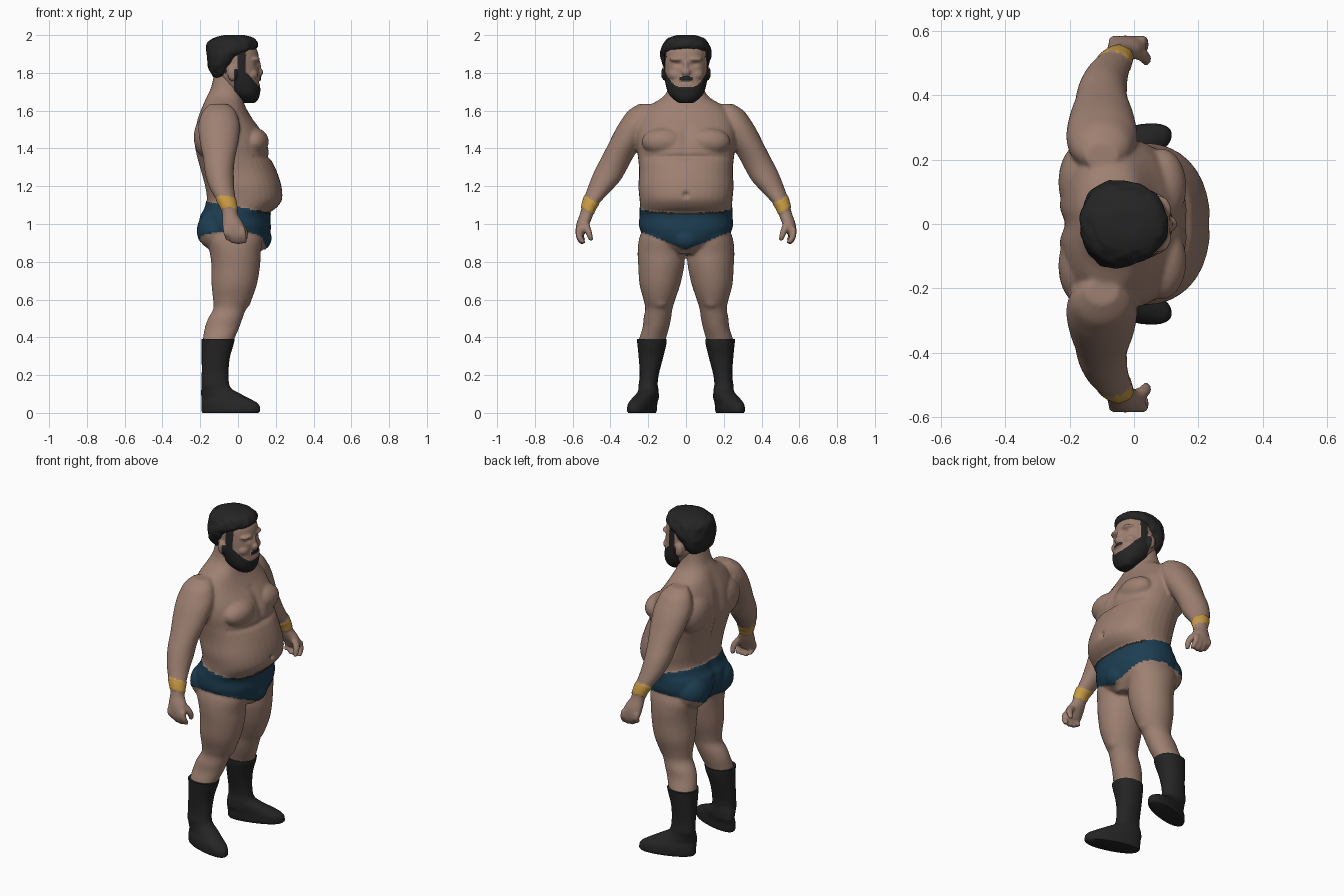
import bpy, bmesh, math
from mathutils import Vector, Matrix, noise


def material(name, rgb):
    m = bpy.data.materials.new(name)
    m.diffuse_color = (*rgb, 1)
    return m


SKIN = material("skin", (0.34, 0.215, 0.165))
BLACK = material("black", (0.018, 0.018, 0.018))
BLUE = material("dark blue", (0.012, 0.048, 0.085))
GOLD = material("gold", (0.58, 0.33, 0.06))


def tube(bm, rings, side=1, n=2.0, sub=4, seg=36):
    """Closed loft through horizontal sections (z, cx, cy, rx, ry); side=-1 mirrors in y."""
    v = [Vector(r) for r in rings]
    path = []
    for i in range(len(v) - 1):
        a, b, c, d = v[max(i - 1, 0)], v[i], v[i + 1], v[min(i + 2, len(v) - 1)]
        for k in range(sub):
            t = k / sub
            path.append(b + (c - a) * (t / 2) + (a * 2 - b * 5 + c * 4 - d) * (t * t / 2)
                        + (b * 3 - a - c * 3 + d) * (t ** 3 / 2))
    path.append(v[-1])
    loops = []
    for z, cx, cy, rx, ry in path:
        loop = []
        for k in range(seg):
            c, s = math.cos(k * math.tau / seg), math.sin(k * math.tau / seg)
            px = math.copysign(abs(c) ** (2 / n), c) * rx
            py = math.copysign(abs(s) ** (2 / n), s) * ry
            loop.append(bm.verts.new((cx + px, side * (cy + py), z)))
        loops.append(loop)
    for lo, hi in zip(loops, loops[1:]):
        for k in range(seg):
            j = (k + 1) % seg
            bm.faces.new((lo[k], lo[j], hi[j], hi[k]))
    bm.faces.new(loops[0][::-1])
    bm.faces.new(loops[-1])


def blob(bm, c, r):
    m = Matrix.Translation(c) @ Matrix.Diagonal((*r, 1))
    bmesh.ops.create_icosphere(bm, subdivisions=3, radius=1, matrix=m)


def finish(name, bm, mats, voxel=0, sculpt=None, rule=None, smooth=4):
    """Make the object, fuse its lumps, sculpt it, and colour faces by rule."""
    bmesh.ops.recalc_face_normals(bm, faces=bm.faces)
    me = bpy.data.meshes.new(name)
    bm.to_mesh(me)
    bm.free()
    ob = bpy.data.objects.new(name, me)
    bpy.context.collection.objects.link(ob)
    bpy.context.view_layer.objects.active = ob
    if voxel:
        rm = ob.modifiers.new("fuse", 'REMESH')
        rm.mode, rm.voxel_size = 'VOXEL', voxel
        sm = ob.modifiers.new("soften", 'SMOOTH')
        sm.factor, sm.iterations = 0.5, smooth
        for m in ("fuse", "soften"):
            bpy.ops.object.modifier_apply(modifier=m)
    me = ob.data
    me.materials.clear()
    for m in mats:
        me.materials.append(m)
    if sculpt:
        moved = [sculpt(v.co.copy(), v.normal.copy()) for v in me.vertices]
        for v, co in zip(me.vertices, moved):
            v.co = co
    for p in me.polygons:
        p.use_smooth = True
        p.material_index = rule(p.center) if rule else 0
    me.update()
    return ob


def bump(p, c, r):
    return math.exp(-sum(((a - b) / s) ** 2 for a, b, s in zip(p, c, r)))


# ---- body: torso, arms, hands and legs fused ----
bm = bmesh.new()
torso = [  # z, back x, front x, half width
    (0.84, -0.10, 0.11, 0.05), (0.90, -0.17, 0.15, 0.18), (0.97, -0.205, 0.17, 0.24),
    (1.04, -0.20, 0.168, 0.243), (1.075, -0.18, 0.195, 0.242), (1.13, -0.168, 0.234, 0.246),
    (1.20, -0.178, 0.23, 0.252), (1.28, -0.20, 0.205, 0.248), (1.36, -0.222, 0.17, 0.255),
    (1.43, -0.234, 0.155, 0.265), (1.50, -0.228, 0.12, 0.265), (1.56, -0.215, 0.075, 0.25),
    (1.62, -0.192, 0.04, 0.205), (1.67, -0.17, 0.025, 0.125), (1.72, -0.145, 0.02, 0.094),
    (1.80, -0.125, 0.02, 0.083)]
tube(bm, [(z, (a + b) / 2, 0, (b - a) / 2, w) for z, a, b, w in torso], n=2.25)
blob(bm, (0.10, 0, 0.925), (0.075, 0.08, 0.07))
arm = [(1.635, -0.10, 0.21, 0.05, 0.04), (1.60, -0.10, 0.235, 0.085, 0.07),
       (1.55, -0.10, 0.252, 0.105, 0.09), (1.50, -0.10, 0.278, 0.11, 0.095),
       (1.42, -0.10, 0.325, 0.10, 0.088), (1.35, -0.10, 0.365, 0.085, 0.084),
       (1.29, -0.10, 0.397, 0.078, 0.084), (1.23, -0.093, 0.427, 0.072, 0.079),
       (1.18, -0.082, 0.459, 0.063, 0.066), (1.12, -0.060, 0.498, 0.050, 0.048),
       (1.08, -0.047, 0.517, 0.042, 0.038), (1.05, -0.042, 0.527, 0.042, 0.036),
       (1.01, -0.03, 0.542, 0.054, 0.036), (0.97, -0.022, 0.555, 0.058, 0.030),
       (0.945, -0.02, 0.558, 0.05, 0.022)]
leg = [(1.00, -0.02, 0.12, 0.14, 0.10), (0.92, -0.02, 0.127, 0.15, 0.122),
       (0.85, -0.015, 0.131, 0.135, 0.125), (0.78, -0.012, 0.131, 0.129, 0.122),
       (0.68, -0.02, 0.138, 0.12, 0.108), (0.60, -0.03, 0.141, 0.102, 0.084),
       (0.55, -0.044, 0.144, 0.087, 0.072), (0.50, -0.067, 0.152, 0.091, 0.073),
       (0.45, -0.085, 0.160, 0.091, 0.070), (0.38, -0.105, 0.180, 0.081, 0.071),
       (0.32, -0.112, 0.182, 0.070, 0.064)]
for s in (1, -1):
    tube(bm, arm, s)
    tube(bm, leg, s)
    for i in range(4):  # curled fingers
        x, drop = -0.064 + 0.029 * i, (0.02, 0.005, 0, 0.005)[i]
        tube(bm, [(0.98, x, 0.565, 0.016, 0.018), (0.945, x + 0.004, 0.568, 0.017, 0.018),
                  (0.915 + drop, x + 0.008, 0.558, 0.016, 0.019),
                  (0.893 + drop, x + 0.01, 0.545, 0.012, 0.016)], s, seg=12)
    tube(bm, [(1.01, 0.0, 0.535, 0.022, 0.022), (0.975, 0.028, 0.522, 0.021, 0.02),
              (0.94, 0.037, 0.510, 0.017, 0.017), (0.91, 0.036, 0.503, 0.012, 0.012)], s, seg=12)
    blob(bm, (0.085, s * 0.115, 1.435), (0.078, 0.12, 0.075))   # chest
    blob(bm, (-0.12, s * 0.115, 0.965), (0.095, 0.105, 0.105))  # seat
    blob(bm, (-0.15, s * 0.13, 1.46), (0.085, 0.13, 0.12))      # shoulder blade
    blob(bm, (0.02, s * 0.137, 0.60), (0.05, 0.05, 0.055))      # knee


def body_rule(p):
    y = abs(p.y)
    if y > 0.42:
        return 3 if abs(0.86 * p.z - 0.5 * y - 0.690) < 0.031 else 0
    top = 1.09 - 0.17 * p.x
    if 0.865 + 0.4 * y < p.z < top:
        return 1 if p.x > 0.1 and p.z > top - 0.012 else 2
    return 0


def body_sculpt(p, n):
    q = p.copy()
    if p.x < -0.08:                                   # spine groove
        q.x += 0.022 * bump(p, (p.x, 0, 1.36), (1, 0.035, 0.22))
        q.x += 0.02 * bump(p, (p.x, 0, 0.95), (1, 0.025, 0.09))
    if p.x > 0.08:                                    # breastbone, navel, chest and belly folds
        q.x -= 0.012 * bump(p, (p.x, 0, 1.45), (1, 0.025, 0.08))
        q.x -= 0.02 * bump(p, (p.x, 0, 1.155), (1, 0.014, 0.014))
        q.x -= 0.012 * bump(p, (p.x, 0, 1.355), (1, 0.2, 0.014))
        q.x -= 0.010 * bump(p, (p.x, 0, 1.065), (1, 0.2, 0.014))
    return q + n * 0.004 if body_rule(p) else q


finish("body", bm, [SKIN, BLACK, BLUE, GOLD], 0.0085, body_sculpt, body_rule)

# ---- head with beard ----
bm = bmesh.new()
tube(bm, [(1.645, 0.06, 0, 0.03, 0.04), (1.665, 0.05, 0, 0.055, 0.065),
          (1.69, 0.037, 0, 0.075, 0.088), (1.73, 0.02, 0, 0.096, 0.102),
          (1.78, 0.0, 0, 0.113, 0.110), (1.85, -0.01, 0, 0.123, 0.112),
          (1.92, -0.02, 0, 0.122, 0.108), (1.96, -0.025, 0, 0.09, 0.085),
          (1.98, -0.025, 0, 0.05, 0.05)], n=2.15)
blob(bm, (0.112, 0, 1.803), (0.022, 0.024, 0.022))       # nose
blob(bm, (0.106, 0, 1.832), (0.017, 0.014, 0.04))
blob(bm, (0.088, 0, 1.762), (0.032, 0.045, 0.03))        # mouth
for s in (1, -1):
    blob(bm, (0.068, s * 0.052, 1.79), (0.04, 0.042, 0.035))    # cheek
    blob(bm, (0.082, s * 0.042, 1.872), (0.034, 0.045, 0.016))  # brow
    blob(bm, (-0.03, s * 0.114, 1.798), (0.026, 0.016, 0.04))   # ear


def head_rule(p):
    y = abs(p.y)
    beard = p.x > -0.02 and p.z < 1.722 + 0.07 * (y / 0.1) ** 3 and p.z < 1.82
    under = p.z < 1.70
    moustache = p.x > 0.05 and y < 0.034 and abs(p.z - 1.771) < 0.011
    sideburn = 0.098 < y and -0.004 < p.x < 0.04 and p.z > 1.76
    scalp = p.z > 1.932 or (p.x < -0.06 and p.z > 1.8)
    return int(beard or under or moustache or sideburn or scalp)


def head_sculpt(p, n):
    q = p.copy()
    if p.x > 0.05:
        q.x -= 0.012 * (bump(p, (p.x, 0.042, 1.846), (1, 0.022, 0.013))
                        + bump(p, (p.x, -0.042, 1.846), (1, 0.022, 0.013)))
        q.x -= 0.008 * bump(p, (p.x, 0, 1.752), (1, 0.03, 0.007))
    return q + n * 0.004 if head_rule(p) else q


finish("head", bm, [SKIN, BLACK], 0.006, head_sculpt, head_rule, 3)

# ---- hair ----
bm = bmesh.new()
tube(bm, [(1.765, -0.085, 0, 0.03, 0.06), (1.80, -0.097, 0, 0.05, 0.10),
          (1.85, -0.085, 0, 0.078, 0.126), (1.89, -0.066, 0, 0.099, 0.135),
          (1.93, -0.034, 0, 0.133, 0.131), (1.96, -0.028, 0, 0.133, 0.117),
          (1.985, -0.022, 0, 0.105, 0.09), (2.0, -0.02, 0, 0.05, 0.045)], n=2.1)
finish("hair", bm, [BLACK], 0.008,
       lambda p, n: p + n * (0.006 * noise.noise(p * 28) if p.z < 1.985 else 0.001))

# ---- boots, toes turned out ----
for s, label in ((1, "left"), (-1, "right")):
    bm = bmesh.new()
    tube(bm, [(0.0, -0.04, 0.230, 0.148, 0.057), (0.012, -0.038, 0.230, 0.155, 0.063),
              (0.045, -0.042, 0.228, 0.152, 0.063), (0.07, -0.06, 0.222, 0.133, 0.06),
              (0.10, -0.09, 0.212, 0.105, 0.055), (0.135, -0.117, 0.203, 0.077, 0.051),
              (0.20, -0.121, 0.195, 0.071, 0.050), (0.29, -0.118, 0.186, 0.074, 0.064),
              (0.36, -0.108, 0.181, 0.084, 0.076), (0.392, -0.105, 0.181, 0.088, 0.079)],
         s, n=2.2)
    for v in bm.verts:
        turn = min(max((0.15 - v.co.z) / 0.07, 0), 1)
        v.co.y += s * turn * (v.co.x + 0.05) * 0.28
    finish(label + "_boot", bm, [BLACK])
    bpy.ops.object.select_all(action='DESELECT')
    bpy.context.object.select_set(True)
    bpy.ops.object.shade_smooth_by_angle(angle=math.radians(50))
